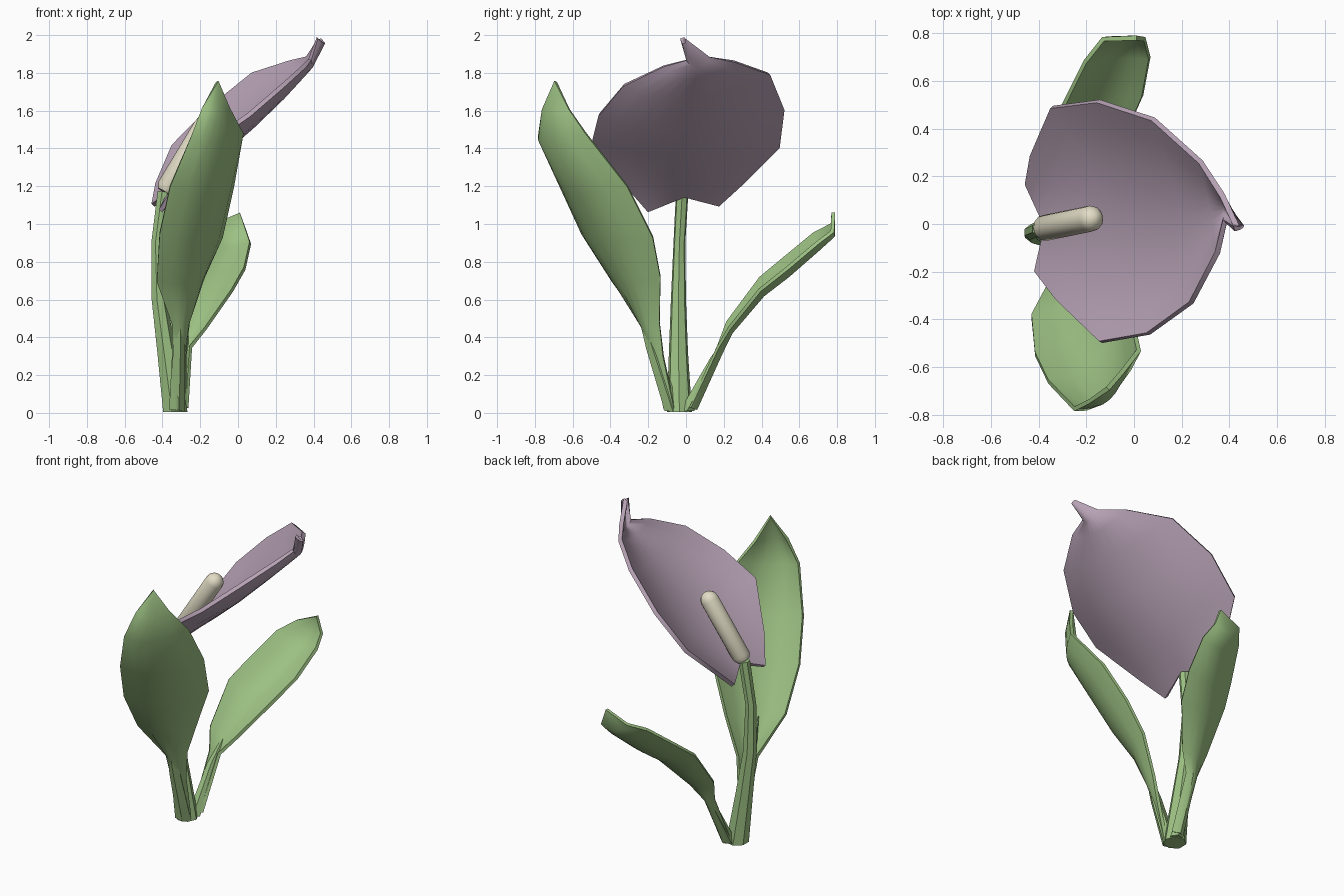
import bpy, bmesh, math
from mathutils import Vector as V


def material(name, rgb):
    m = bpy.data.materials.new(name)
    m.diffuse_color = (*rgb, 1)
    return m


green = material("green", (0.34, 0.54, 0.23))
mauve = material("mauve", (0.47, 0.36, 0.46))
cream = material("cream", (0.76, 0.72, 0.56))


def finish(name, bm, mat, thickness=0):
    bmesh.ops.remove_doubles(bm, verts=bm.verts, dist=0.0005)
    bmesh.ops.recalc_face_normals(bm, faces=bm.faces)
    me = bpy.data.meshes.new(name)
    bm.to_mesh(me)
    bm.free()
    ob = bpy.data.objects.new(name, me)
    bpy.context.collection.objects.link(ob)
    me.materials.append(mat)
    bpy.ops.object.select_all(action='DESELECT')
    ob.select_set(True)
    bpy.context.view_layer.objects.active = ob
    if thickness:
        mod = ob.modifiers.new("thickness", 'SOLIDIFY')
        mod.thickness = thickness
        mod.offset = 0
        bpy.ops.object.modifier_apply(modifier=mod.name)
    bpy.ops.object.shade_smooth_by_angle(angle=math.radians(50))
    return ob


def skin(bm, rings, closed):
    rows = [[bm.verts.new(p) for p in r] for r in rings]
    n = len(rows[0])
    for a, b in zip(rows, rows[1:]):
        for i in range(n if closed else n - 1):
            j = (i + 1) % n
            bm.faces.new((a[i], a[j], b[j], b[i]))
    return rows


def blade(name, rows, mat, thickness, cols=6, power=2.0):
    """Cupped sheet: every row is left edge, midrib, right edge."""
    rings = []
    for i, row in enumerate(rows):
        l, m, r = (V(p) for p in row)
        e = min(power, 1 + i)
        ts = [2 * k / cols - 1 for k in range(cols + 1)]
        rings.append([m + (r - l) / 2 * t + ((l + r) / 2 - m) * abs(t) ** e for t in ts])
    bm = bmesh.new()
    skin(bm, rings, False)
    return finish(name, bm, mat, thickness)


def tube(name, path, mat, sides, flat_base=True):
    """Tapered tube through (x, y, z, radius) points."""
    pts = [V(p[:3]) for p in path]
    rings = []
    for i, p in enumerate(pts):
        d = (pts[min(i + 1, len(pts) - 1)] - pts[max(i - 1, 0)]).normalized()
        if i == 0 and flat_base:
            d = V((0, 0, 1))
        u = V((0, 1, 0)).cross(d).normalized()
        w = d.cross(u)
        r = path[i][3]
        rings.append([p + (u * math.cos(a) + w * math.sin(a)) * r
                      for a in (math.tau * k / sides for k in range(sides))])
    bm = bmesh.new()
    rows = skin(bm, rings, True)
    bm.faces.new(rows[0])
    bm.faces.new(rows[-1])
    return finish(name, bm, mat)


# Flower stem
tube("stem", [(-0.335, -0.035, 0.005, 0.068), (-0.38, -0.04, 0.32, 0.052),
              (-0.42, -0.04, 0.6, 0.041), (-0.43, -0.035, 0.9, 0.032),
              (-0.395, -0.02, 1.17, 0.034)], green, 7)

# Spadix: capsule along a leaning axis
a, b, r = V((-0.39, -0.02, 1.17)), V((-0.155, 0.028, 1.56)), 0.055
axis = (b - a).normalized()
caps = [(*a, r * 0.7), (*(a + axis * 0.03), r)]
for k in range(5):
    t = math.pi / 2 * k / 4
    caps.append((*(b + axis * (r * (math.sin(t) - 1))), max(r * math.cos(t), 0.004)))
tube("spadix", caps, cream, 12, False)

# Spathe: cupped hood with two base lobes and a curled tip
blade("spathe", [
    [(-0.41, -0.20, 1.07), (-0.37, -0.01, 1.15), (-0.45, 0.17, 1.10)],
    [(-0.32, -0.32, 1.21), (-0.24, 0.0, 1.255), (-0.43, 0.29, 1.21)],
    [(-0.14, -0.495, 1.44), (-0.10, 0.0, 1.37), (-0.345, 0.49, 1.41)],
    [(0.06, -0.46, 1.58), (0.04, 0.02, 1.50), (-0.15, 0.515, 1.61)],
    [(0.24, -0.33, 1.735), (0.21, 0.03, 1.665), (0.08, 0.44, 1.795)],
    [(0.35, -0.12, 1.835), (0.33, 0.05, 1.78), (0.28, 0.26, 1.86)],
    [(0.38, 0.01, 1.87), (0.385, 0.06, 1.835), (0.37, 0.12, 1.885)],
    [(0.42, -0.02, 1.985), (0.45, -0.01, 1.96), (0.43, -0.01, 1.98)],
], mauve, 0.024, 10)

# Tall front leaf, channelled, on a narrow stalk
blade("front_leaf", [
    [(-0.36, -0.10, 0.02), (-0.32, -0.11, 0.02), (-0.29, -0.06, 0.02)],
    [(-0.345, -0.16, 0.30), (-0.31, -0.17, 0.30), (-0.285, -0.12, 0.30)],
    [(-0.345, -0.22, 0.47), (-0.29, -0.22, 0.46), (-0.265, -0.14, 0.48)],
    [(-0.43, -0.385, 0.70), (-0.26, -0.31, 0.69), (-0.185, -0.135, 0.72)],
    [(-0.415, -0.545, 0.95), (-0.20, -0.43, 0.91), (-0.09, -0.175, 0.93)],
    [(-0.36, -0.66, 1.20), (-0.135, -0.555, 1.17), (-0.03, -0.31, 1.20)],
    [(-0.25, -0.775, 1.46), (-0.11, -0.715, 1.44), (0.02, -0.53, 1.48)],
    [(-0.19, -0.745, 1.61), (-0.11, -0.73, 1.60), (-0.05, -0.62, 1.61)],
    [(-0.11, -0.69, 1.755)] * 3,
], green, 0.02, 6, 2.4)

# Lower back leaf
blade("back_leaf", [
    [(-0.33, 0.02, 0.03), (-0.30, 0.05, 0.02), (-0.27, 0.02, 0.03)],
    [(-0.32, 0.17, 0.35), (-0.285, 0.19, 0.33), (-0.25, 0.17, 0.35)],
    [(-0.35, 0.22, 0.48), (-0.26, 0.24, 0.43), (-0.17, 0.23, 0.45)],
    [(-0.34, 0.395, 0.715), (-0.20, 0.41, 0.63), (-0.03, 0.39, 0.65)],
    [(-0.29, 0.51, 0.81), (-0.13, 0.54, 0.73), (0.035, 0.535, 0.765)],
    [(-0.205, 0.68, 0.95), (-0.06, 0.70, 0.87), (0.065, 0.695, 0.90)],
    [(-0.13, 0.775, 1.00), (-0.04, 0.78, 0.94), (0.045, 0.775, 0.96)],
    [(0.01, 0.78, 1.06)] * 3,
], green, 0.02)

# Leaf stalks tapering to a point under each blade
tube("front_stalk", [(-0.325, -0.07, 0.01, 0.045), (-0.315, -0.18, 0.35, 0.034),
                     (-0.305, -0.29, 0.69, 0.003)], green, 5)
tube("back_stalk", [(-0.31, 0.005, 0.01, 0.04), (-0.29, 0.15, 0.28, 0.026),
                    (-0.255, 0.27, 0.48, 0.003)], green, 5)
